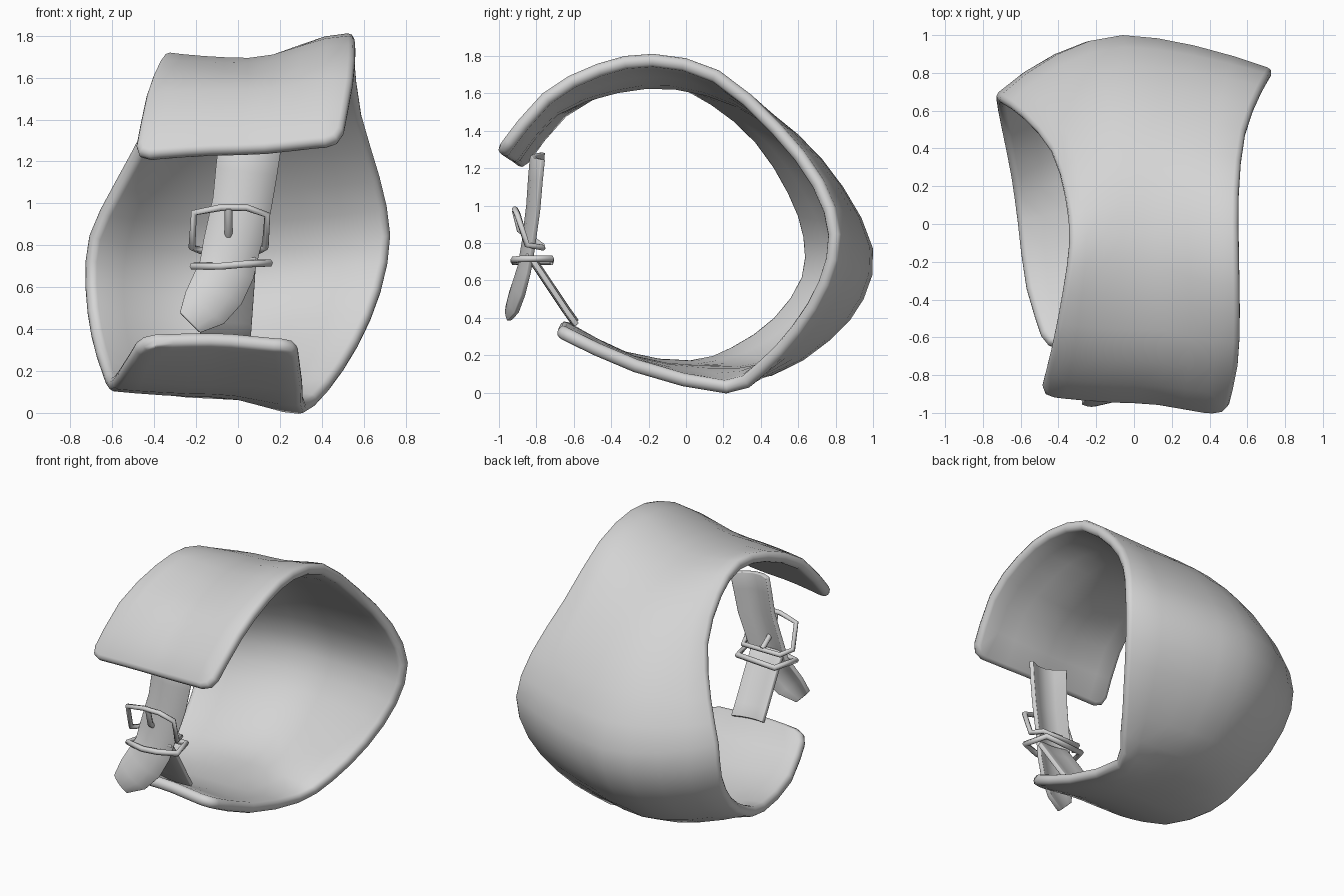
import bpy, bmesh, math
from mathutils import Vector

if "Cube" in bpy.data.objects:
    bpy.data.objects.remove(bpy.data.objects["Cube"])

grey = bpy.data.materials.new("plain_grey")
grey.diffuse_color = (0.66, 0.66, 0.66, 1)
grey.use_nodes = True
grey.node_tree.nodes["Principled BSDF"].inputs["Base Color"].default_value = grey.diffuse_color


def sheet(name, rows, thickness, offset, rim, corner=0.0):
    """Thick smooth sheet lofted through rows of points, with a rounded rim."""
    bm = bmesh.new()
    grid = [[bm.verts.new(p) for p in row] for row in rows]
    for a, b in zip(grid, grid[1:]):
        for j in range(len(a) - 1):
            bm.faces.new((a[j], a[j + 1], b[j + 1], b[j]))
    if corner:
        tips = [grid[i][j] for i in (0, -1) for j in (0, -1)]
        bmesh.ops.bevel(bm, geom=tips, offset=corner, segments=2, profile=0.5,
                        affect='VERTICES')
    for f in bm.faces:
        f.smooth = True
    mesh = bpy.data.meshes.new(name)
    bm.to_mesh(mesh)
    bm.free()
    mesh.materials.append(grey)
    ob = bpy.data.objects.new(name, mesh)
    bpy.context.collection.objects.link(ob)
    solid = ob.modifiers.new("thickness", 'SOLIDIFY')
    solid.thickness, solid.offset = thickness, offset
    solid.use_even_offset = True
    bevel = ob.modifiers.new("rim", 'BEVEL')
    bevel.width, bevel.segments = rim, 2
    bevel.limit_method, bevel.angle_limit = 'ANGLE', 0.9
    bevel.use_clamp_overlap = False
    return ob


def strap(name, path, crown):
    """Leather ribbon along (x, y, z, width) stations, crowned towards the front."""
    pts = [Vector(p[:3]) for p in path]
    rows = []
    for i, p in enumerate(pts):
        tangent = pts[min(i + 1, len(pts) - 1)] - pts[max(i - 1, 0)]
        across = tangent.cross(Vector((0, 1, 0))).normalized()
        w = path[i][3]
        rows.append([p + across * u * w / 2 + Vector((0, crown * (u * w / 0.26) ** 2, 0))
                     for u in (-1, -0.5, 0, 0.5, 1)])
    return sheet(name, rows, 0.028, 0, 0.005)


def wire(name, points, radius, closed=True):
    """Metal rod along a path."""
    cu = bpy.data.curves.new(name, 'CURVE')
    cu.dimensions = '3D'
    cu.bevel_depth, cu.bevel_resolution = radius, 1
    cu.use_fill_caps = True
    sp = cu.splines.new('POLY')
    sp.points.add(len(points) - 1)
    for q, p in zip(sp.points, points):
        q.co = (*p, 1)
    sp.use_cyclic_u = closed
    sp.use_smooth = True
    cu.materials.append(grey)
    ob = bpy.data.objects.new(name, cu)
    bpy.context.collection.objects.link(ob)
    return ob


# Cuff: left edge, middle and right edge of the outer skin, upper flap round to lower flap
stations = [
    ((-.50, -.92, 1.23), (0, -.96, 1.26), (.49, -1.02, 1.30)),
    ((-.44, -.68, 1.53), (.04, -.73, 1.54), (.545, -.77, 1.60)),
    ((-.375, -.37, 1.69), (.05, -.38, 1.67), (.555, -.48, 1.76)),
    ((-.34, -.10, 1.72), (.05, -.05, 1.69), (.55, -.18, 1.815)),
    ((-.37, .15, 1.60), (.04, .30, 1.59), (.55, .17, 1.73)),
    ((-.45, .40, 1.38), (0, .60, 1.38), (.59, .50, 1.44)),
    ((-.60, .58, 1.10), (-.04, .84, 1.10), (.68, .73, 1.14)),
    ((-.72, .67, .85), (-.06, 1.0, .77), (.735, .82, .85)),
    ((-.74, .66, .60), (-.08, .95, .50), (.69, .76, .57)),
    ((-.71, .50, .36), (-.10, .77, .28), (.58, .61, .31)),
    ((-.66, .26, .19), (-.11, .46, .09), (.44, .42, .10)),
    ((-.62, .02, .105), (-.12, .08, .075), (.32, .22, -.008)),
    ((-.57, -.35, .155), (-.13, -.30, .13), (.305, -.28, .11)),
    ((-.47, -.67, .32), (-.13, -.69, .33), (.28, -.70, .30)),
]


def smooth_path(points):
    """Points with a curved halfway point between each pair."""
    ext = [points[0] * 2 - points[1], *points, points[-1] * 2 - points[-2]]
    out = []
    for i in range(1, len(points)):
        out += [ext[i], (ext[i] + ext[i + 1]) * 0.5625 - (ext[i - 1] + ext[i + 2]) * 0.0625]
    return out + [points[-1]]


rows = []
rails = [smooth_path([Vector(s[k]) for s in stations]) for k in range(3)]
for i, (left, mid, right) in enumerate(zip(*rails)):
    flat = min(1, max(0, (abs(i - 13) - 3) / 4))   # flaps flatten out at the right edge
    row = []
    for k in range(-4, 5):
        u = k / 4
        x = mid.x * (1 - u * u) + left.x * u * (u - 1) / 2 + right.x * u * (u + 1) / 2
        bow = abs(u) ** 1.7
        if u > 0:
            bow += (math.sin(u * math.pi / 2) ** 2 - bow) * flat
        p = mid.lerp(left if u < 0 else right, bow)
        row.append((x, p.y, p.z))
    rows.append(row)
sheet("cuff", rows, 0.07, -1, 0.028, corner=0.075)

# Upper strap, hanging from the upper flap with a free tapered tail
strap("upper_strap", [
    (.055, -.82, 1.265, .29), (.04, -.83, 1.15, .285), (.02, -.84, 1.0, .275),
    (-.03, -.865, .80, .265), (-.055, -.885, .68, .26), (-.10, -.915, .585, .26),
    (-.16, -.94, .50, .23), (-.23, -.955, .43, .13)], 0.045)

# Lower strap, rising from the lower flap to the buckle
strap("lower_strap", [
    (-.035, -.86, .75, .24), (-.04, -.79, .65, .24),
    (-.055, -.65, .44, .24), (-.06, -.60, .37, .24)], 0.02)

# Buckle frame, bent around the strap
wire("buckle_frame", [
    (-.21, -.90, .955), (-.08, -.915, .98), (.04, -.915, .98), (.14, -.90, .945),
    (.13, -.85, .79), (.10, -.765, .775), (-.18, -.765, .775), (-.22, -.85, .79)], 0.017)

# Buckle prong, passing through the strap
wire("buckle_prong", [
    (-.045, -.915, .975), (-.045, -.89, .87), (-.045, -.765, .78)], 0.019, closed=False)

# Keeper loop below the buckle
wire("keeper_loop", [
    (-.215, -.89, .70), (-.08, -.92, .70), (.03, -.92, .71), (.15, -.88, .715),
    (.11, -.72, .715), (-.17, -.72, .70)], 0.019)
